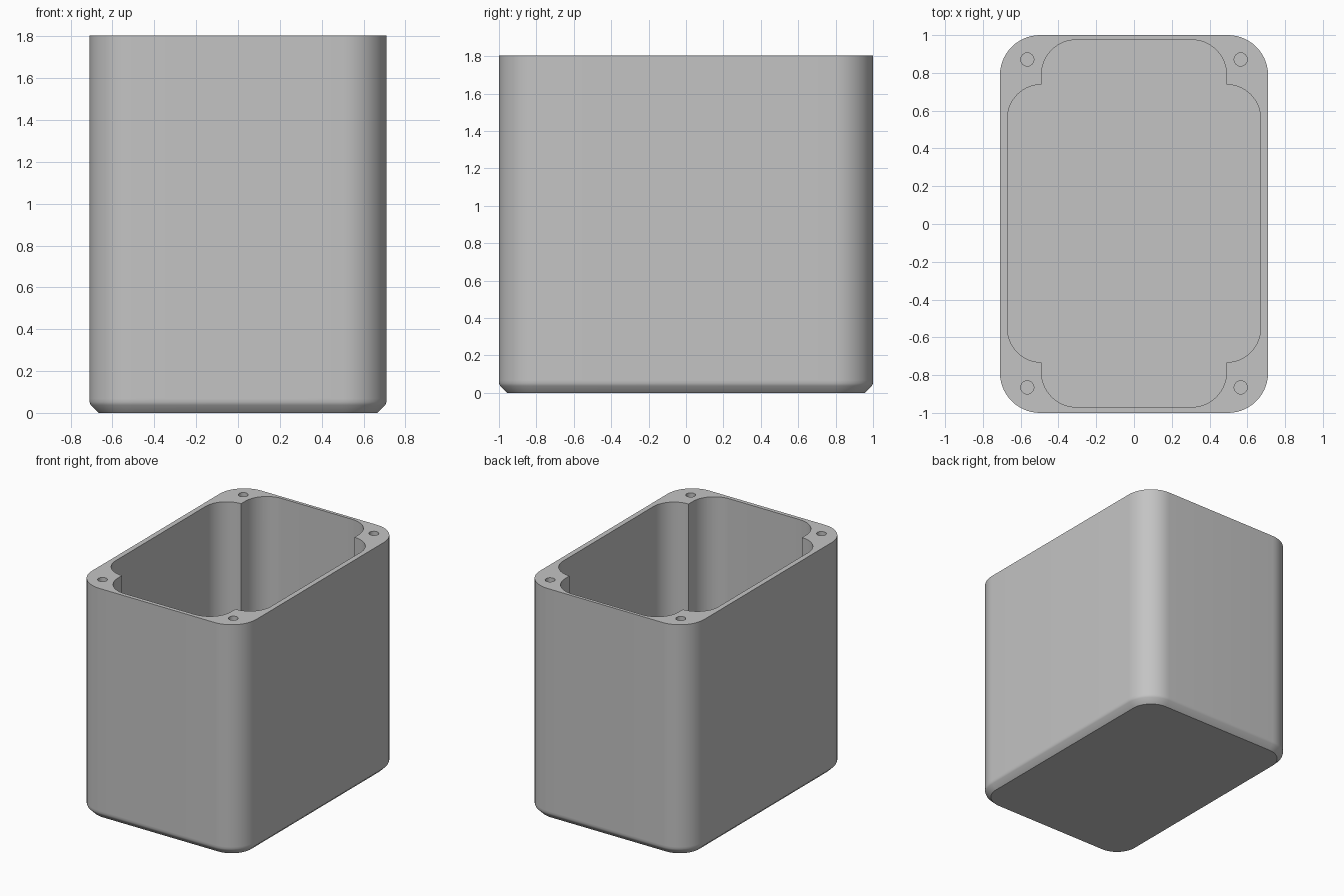
import bpy, bmesh, math

if "Cube" in bpy.data.objects:
    bpy.data.objects.remove(bpy.data.objects["Cube"])

HX, HY, TOP = 0.71, 1.0, 1.805      # outer half sizes and height
R = 0.213                           # outer corner radius
FLOOR = 0.06
SHIFT = 0.003                       # cavity offset in y


def arc(cx, cy, r, n=14):
    """Quarter arc from +x to +y."""
    return [(cx + r * math.cos(math.pi / 2 * i / n),
             cy + r * math.sin(math.pi / 2 * i / n)) for i in range(n + 1)]


def mirror_quarter(q, dy=0.0):
    """Closed outline from its first-quadrant part."""
    pts = q + [(-x, y) for x, y in reversed(q)]
    pts += [(-x, -y) for x, y in q] + [(x, -y) for x, y in reversed(q)]
    return [(x, y + dy) for x, y in pts]


def loft(name, sections):
    """Solid through a stack of (outline, z) sections."""
    bm = bmesh.new()
    rings = [[bm.verts.new((x, y, z)) for x, y in pts] for pts, z in sections]
    n = len(rings[0])
    for a, b in zip(rings, rings[1:]):
        for i in range(n):
            j = (i + 1) % n
            bm.faces.new((a[i], a[j], b[j], b[i]))
    bm.faces.new(rings[0][::-1])
    bm.faces.new(rings[-1])
    bmesh.ops.recalc_face_normals(bm, faces=bm.faces)
    mesh = bpy.data.meshes.new(name)
    bm.to_mesh(mesh)
    bm.free()
    ob = bpy.data.objects.new(name, mesh)
    bpy.context.collection.objects.link(ob)
    return ob


def outer(inset):
    return mirror_quarter(arc(HX - R, HY - R, R - inset))


grey = bpy.data.materials.new("grey plastic")
grey.diffuse_color = (0.55, 0.55, 0.55, 1)
grey.use_nodes = True
grey.node_tree.nodes["Principled BSDF"].inputs["Base Color"].default_value = grey.diffuse_color

# Box body with a softened chamfer round the base
box = loft("box_body", [(outer(i), z) for i, z in
                        ((0.043, 0), (0.006, 0.037), (0, 0.052), (0, 0.068), (0, TOP))])
box.data.materials.append(grey)

# Cavity with a notch at each corner for the screw posts
cavity = mirror_quarter(arc(0.49, 0.555, 0.18) + arc(0.305, 0.787, 0.185), SHIFT)
cutters = [loft("cavity_cutter", [(cavity, FLOOR), (cavity, TOP + 0.1)])]

# Screw holes
for sx in (-1, 1):
    for sy in (-1, 1):
        ring = [(sx * 0.565 + 0.035 * math.cos(math.tau * i / 24),
                 sy * 0.868 + SHIFT + 0.035 * math.sin(math.tau * i / 24)) for i in range(24)]
        cutters.append(loft("screw_hole_cutter", [(ring, TOP - 0.3), (ring, TOP + 0.1)]))

bpy.context.view_layer.objects.active = box
box.select_set(True)
for c in cutters:
    c.data.materials.append(grey)
    c.hide_render = True
    mod = box.modifiers.new("cut", 'BOOLEAN')
    mod.operation = 'DIFFERENCE'
    mod.solver = 'EXACT'
    mod.object = c
    bpy.ops.object.modifier_apply(modifier=mod.name)
for c in cutters:
    bpy.data.objects.remove(c)

# Smooth corners, crisp rim and base edge
bpy.ops.object.shade_smooth_by_angle(angle=math.radians(35))
